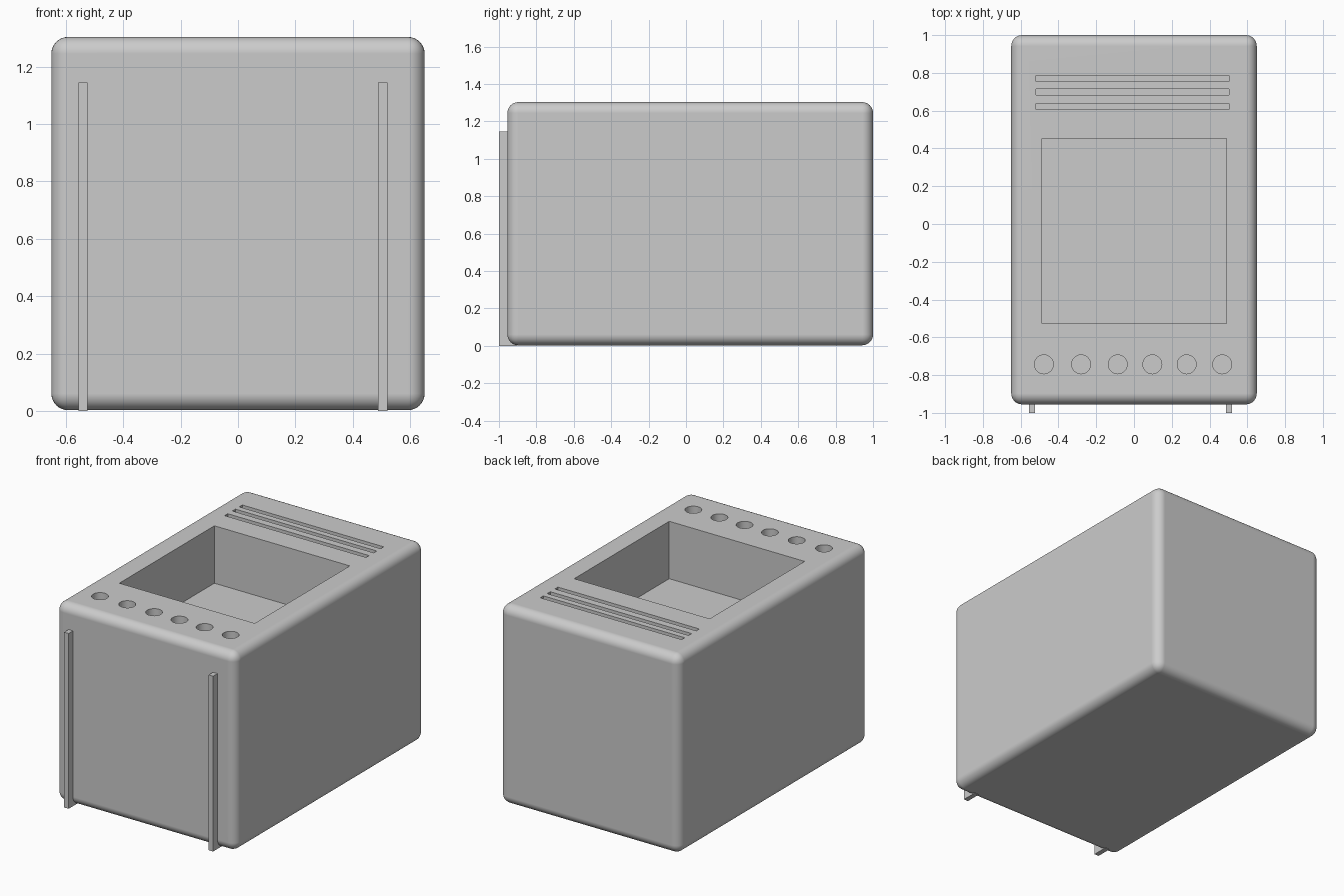
import bpy

default = bpy.data.objects.get("Cube")
if default:
    bpy.data.objects.remove(default, do_unlink=True)

grey = bpy.data.materials.new("light_grey")
grey.use_nodes = True
tone = (0.6, 0.6, 0.6, 1)
grey.diffuse_color = tone
grey.node_tree.nodes["Principled BSDF"].inputs["Base Color"].default_value = tone

TOP = 1.303


def box(name, x, y, z):
    """Box given by its (min, max) range on each axis."""
    spans = (x, y, z)
    bpy.ops.mesh.primitive_cube_add(size=1, location=[(a + b) / 2 for a, b in spans])
    ob = bpy.context.object
    ob.name = name
    ob.scale = [b - a for a, b in spans]
    bpy.ops.object.transform_apply(location=False, rotation=False, scale=True)
    ob.data.materials.append(grey)
    return ob


def carve(body, cutter):
    """Subtract a cutter from the body and drop it."""
    mod = body.modifiers.new("cut", 'BOOLEAN')
    mod.operation = 'DIFFERENCE'
    mod.solver = 'EXACT'
    mod.object = cutter
    cutter.hide_render = True
    bpy.context.view_layer.objects.active = body
    bpy.ops.object.modifier_apply(modifier=mod.name)
    bpy.data.objects.remove(cutter, do_unlink=True)


# Rounded body
body = box("body", (-0.65, 0.65), (-0.955, 1.0), (0.003, TOP))
bevel = body.modifiers.new("round_edges", 'BEVEL')
bevel.width = 0.058
bevel.segments = 8
bpy.ops.object.modifier_apply(modifier=bevel.name)

# Square pocket in the top
carve(body, box("pocket_cutter", (-0.488, 0.491), (-0.528, 0.453), (TOP - 0.375, TOP + 0.1)))

# Long narrow slots behind the pocket
for y in (0.621, 0.7, 0.771):
    carve(body, box("slot_cutter", (-0.52, 0.502), (y - 0.016, y + 0.016), (TOP - 0.1, TOP + 0.1)))

# Row of round holes in front of the pocket
for x in (-0.477, -0.28, -0.086, 0.097, 0.279, 0.467):
    bpy.ops.mesh.primitive_cylinder_add(vertices=40, radius=0.05, depth=0.2, location=(x, -0.743, TOP))
    hole = bpy.context.object
    hole.data.materials.append(grey)
    carve(body, hole)

# Smooth rounding with flat main faces
bpy.ops.object.select_all(action='DESELECT')
body.select_set(True)
bpy.context.view_layer.objects.active = body
bpy.ops.object.shade_smooth_by_angle()
weighted = body.modifiers.new("flat_faces", 'WEIGHTED_NORMAL')
weighted.keep_sharp = True

# Upright rails on the front
for side, x in (("right", -0.54), ("left", 0.504)):
    box(side + "_front_rail", (x - 0.016, x + 0.016), (-1.0, -0.9), (0, 1.145))
